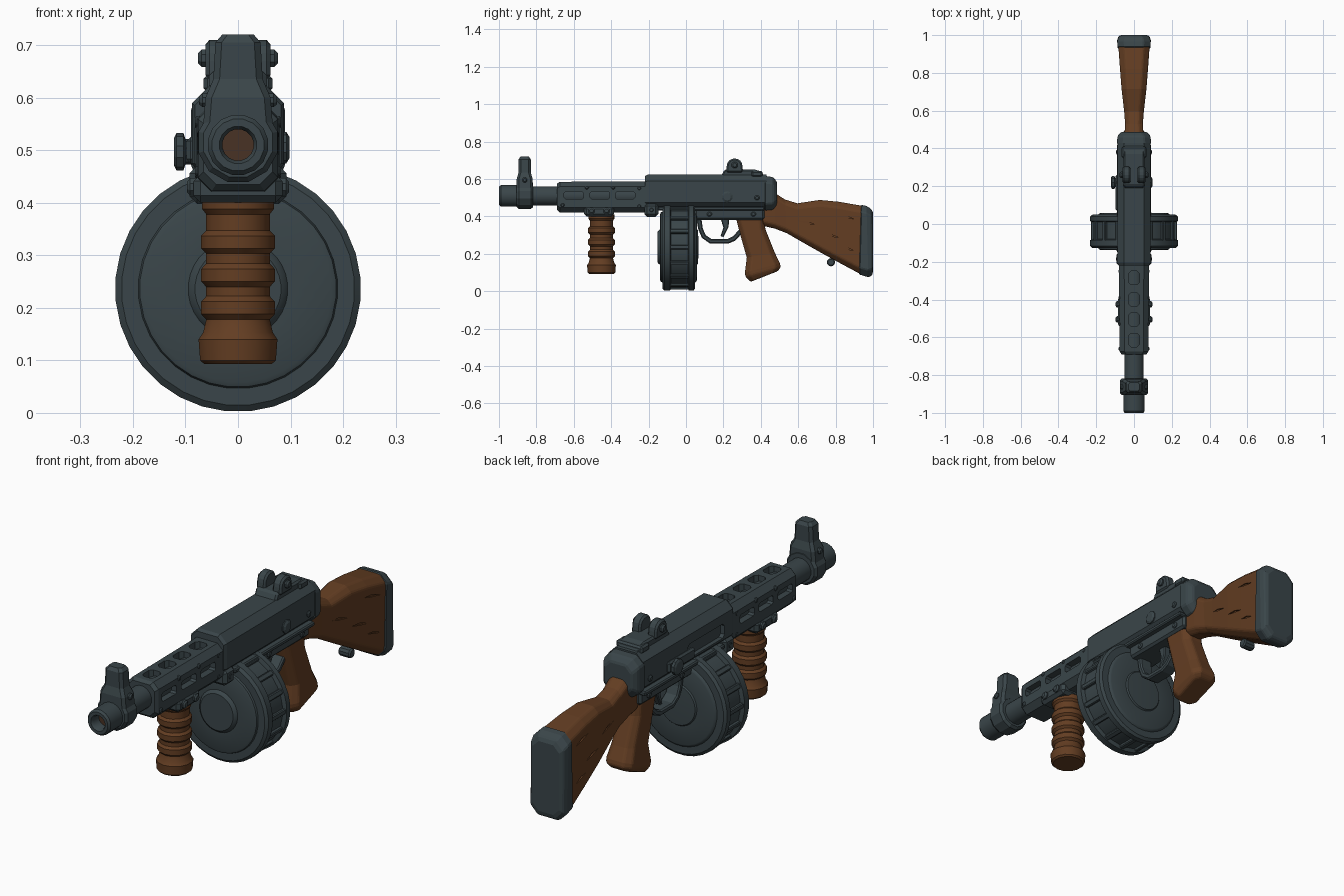
import bpy, bmesh, math
from mathutils import Vector


def mat(name, rgb):
    m = bpy.data.materials.new(name)
    m.diffuse_color = (*rgb, 1)
    return m


METAL = mat("gunmetal", (0.042, 0.060, 0.067))
WOOD = mat("brown wood", (0.125, 0.047, 0.016))
BORE = mat("dark bore", (0.065, 0.032, 0.018))


def finish(name, bm, m, bevel=0, segs=1, smooth=False):
    bmesh.ops.recalc_face_normals(bm, faces=bm.faces)
    me = bpy.data.meshes.new(name)
    bm.to_mesh(me)
    bm.free()
    me.materials.append(m)
    ob = bpy.data.objects.new(name, me)
    bpy.context.collection.objects.link(ob)
    if smooth:
        bpy.ops.object.select_all(action='DESELECT')
        ob.select_set(True)
        bpy.context.view_layer.objects.active = ob
        bpy.ops.object.shade_smooth_by_angle(angle=math.radians(35))
    if bevel:
        b = ob.modifiers.new("bevel", 'BEVEL')
        b.width, b.segments, b.limit_method = bevel, segs, 'ANGLE'
        b.angle_limit = math.radians(28)
    return ob


def loft(name, sections, m, bevel=0, segs=1, x=0):
    """Chamfered rings; each section is (low yz, high yz, half width, chamfer)."""
    bm = bmesh.new()
    rings = []
    for a, b, w, c in sections:
        a, b = Vector((x, *a)), Vector((x, *b))
        mid, up, h = (a + b) / 2, (b - a).normalized(), (b - a).length / 2
        pts = [(w, h - c), (w - c, h), (c - w, h), (-w, h - c),
               (-w, c - h), (c - w, -h), (w - c, -h), (w, c - h)]
        rings.append([bm.verts.new(mid + up * v + Vector((u, 0, 0))) for u, v in pts])
    for r, s in zip(rings, rings[1:]):
        for i in range(8):
            bm.faces.new((r[i], r[i - 1], s[i - 1], s[i]))
    bm.faces.new(rings[0])
    bm.faces.new(rings[-1])
    return finish(name, bm, m, bevel, segs)


def plate(name, profile, x0, x1, m=METAL, bevel=0.008):
    """Extrudes a yz outline from x0 to x1."""
    bm = bmesh.new()
    f = bm.faces.new([bm.verts.new((x0, y, z)) for y, z in profile])
    ext = bmesh.ops.extrude_face_region(bm, geom=[f])['geom']
    bmesh.ops.translate(bm, vec=(x1 - x0, 0, 0),
                        verts=[v for v in ext if isinstance(v, bmesh.types.BMVert)])
    return finish(name, bm, m, bevel)


def box(name, x, y, z, m=METAL, bevel=0.008):
    return plate(name, [(y[0], z[0]), (y[1], z[0]), (y[1], z[1]), (y[0], z[1])], *x, m, bevel)


def lathe(name, profile, axis, at, m=METAL, n=24, smooth=True):
    """Spins (distance along axis, radius) points around an axis through at."""
    bm = bmesh.new()
    rings = []
    for d, r in profile:
        ring = []
        for i in range(n):
            t = 2 * math.pi * (i + 0.5) / n
            u, v = r * math.cos(t), r * math.sin(t)
            p = {'x': (d, u, v), 'y': (u, d, v), 'z': (u, v, d)}[axis]
            ring.append(bm.verts.new(Vector(at) + Vector(p)))
        rings.append(ring)
    for r, s in zip(rings, rings[1:]):
        for i in range(n):
            bm.faces.new((r[i], r[i - 1], s[i - 1], s[i]))
    bm.faces.new(rings[0])
    bm.faces.new(rings[-1])
    return finish(name, bm, m, smooth=smooth)


def cut(target, cutter):
    cutter.hide_render = True
    cutter.display_type = 'WIRE'
    b = target.modifiers.new("cut", 'BOOLEAN')
    b.operation, b.object, b.solver = 'DIFFERENCE', cutter, 'EXACT'


def bolts(name, places, x, r=0.014, h=0.012):
    for y, z in places:
        for s in (-1, 1):
            lathe(name, [(s * (x - 0.02), r), (s * (x + h * 0.5), r), (s * (x + h), r * 0.6)],
                  'x', (0, y, z), n=8, smooth=False)


def slot(y, z, ly, lz):
    c = lz * 0.4
    return [(y - ly, z - lz + c), (y - ly + c, z - lz), (y + ly - c, z - lz), (y + ly, z - lz + c),
            (y + ly, z + lz - c), (y + ly - c, z + lz), (y - ly + c, z + lz), (y - ly, z + lz - c)]


# barrel with hollow muzzle
lathe("barrel", [(-0.93, 0.03), (-0.99, 0.03), (-1.0, 0.036), (-1.0, 0.05), (-0.99, 0.058),
                 (-0.89, 0.058), (-0.89, 0.052), (-0.2, 0.052)], 'y', (0, 0, 0.51), n=16)
lathe("bore", [(-0.95, 0.031), (-0.94, 0.031)], 'y', (0, 0, 0.51), BORE, 16)

# front sight collar and post
lathe("sight_collar", [(-0.905, 0.055), (-0.905, 0.068), (-0.893, 0.078), (-0.83, 0.078),
                       (-0.818, 0.068), (-0.818, 0.05)], 'y', (0, 0, 0.515), n=12, smooth=False)
loft("sight_post", [((-0.905, 0.55), (-0.82, 0.55), 0.066, 0.012),
                    ((-0.905, 0.6), (-0.82, 0.6), 0.062, 0.012),
                    ((-0.895, 0.635), (-0.83, 0.635), 0.047, 0.012),
                    ((-0.895, 0.705), (-0.83, 0.705), 0.043, 0.012),
                    ((-0.885, 0.72), (-0.84, 0.72), 0.03, 0.01)], METAL)
bolts("sight_pin", [(-0.862, 0.595)], 0.062)

# slotted handguard
guard = loft("handguard", [((-0.69, 0.435), (-0.69, 0.575), 0.066, 0.024),
                           ((-0.675, 0.422), (-0.675, 0.585), 0.076, 0.026),
                           ((-0.2, 0.42), (-0.2, 0.588), 0.08, 0.028)], METAL)
for y in (-0.6, -0.46, -0.325):
    cut(guard, plate("side_slot_cutter", slot(y, 0.513, 0.052, 0.02), -0.2, 0.2, bevel=0))
for y in (-0.615, -0.505, -0.4, -0.285):
    cut(guard, loft("top_slot_cutter", [((y - 0.036, 0.55), (y + 0.036, 0.55), 0.03, 0.014),
                                        ((y - 0.036, 0.65), (y + 0.036, 0.65), 0.03, 0.014)], METAL))
bolts("handguard_bolt", [(-0.66, 0.46), (-0.25, 0.455), (-0.25, 0.55), (-0.39, 0.555), (-0.53, 0.555)],
      0.074, 0.011, 0.008)

# ribbed foregrip and its mount
box("foregrip_mount", (-0.085, 0.085), (-0.545, -0.385), (0.4, 0.455), bevel=0.014)
bolts("mount_bolt", [(-0.505, 0.43), (-0.425, 0.43)], 0.085, 0.018, 0.012)
ribs = [(0.093, 0.066), (0.1, 0.074), (0.14, 0.077), (0.153, 0.068)]
for z in (0.2, 0.262, 0.325):
    ribs += [(z - 0.022, 0.062), (z - 0.012, 0.072), (z + 0.012, 0.072), (z + 0.022, 0.062)]
ribs += [(0.378, 0.062), (0.388, 0.07), (0.41, 0.07)]
lathe("foregrip", ribs, 'z', (0, -0.452, 0), WOOD, 14)

# receiver with raised front lip and left ejection slot
receiver = loft("receiver", [((-0.22, 0.445), (-0.22, 0.615), 0.082, 0.03),
                             ((-0.205, 0.44), (-0.205, 0.623), 0.088, 0.034),
                             ((0.43, 0.44), (0.43, 0.623), 0.086, 0.034)], METAL)
cut(receiver, plate("ejection_cutter", slot(-0.02, 0.515, 0.13, 0.032), -0.2, -0.068, bevel=0))
box("receiver_lip", (-0.092, 0.092), (-0.222, -0.148), (0.398, 0.47), bevel=0.014)
box("receiver_rail", (-0.091, 0.091), (-0.15, 0.42), (0.432, 0.452), bevel=0.005)
bolts("receiver_bolt", [(-0.185, 0.435), (0.38, 0.5)], 0.086, 0.014, 0.008)
loft("rear_cap", [((0.42, 0.432), (0.42, 0.617), 0.09, 0.034),
                  ((0.465, 0.435), (0.465, 0.61), 0.088, 0.034),
                  ((0.487, 0.455), (0.487, 0.585), 0.068, 0.03)], METAL, 0.006)
lathe("selector_knob", [(0.07, 0.03), (0.092, 0.03), (0.098, 0.02)], 'x', (0, 0.22, 0.505), n=10, smooth=False)

# charging handle on the left
box("handle_slide", (-0.098, -0.075), (0.07, 0.26), (0.475, 0.525))
lathe("charging_handle", [(-0.08, 0.024), (-0.1, 0.024), (-0.104, 0.036), (-0.117, 0.036), (-0.122, 0.026)],
      'x', (0, 0.22, 0.497), n=10, smooth=False)

# rear sight base, twin ears and pin
plate("rear_sight_base", [(0.185, 0.61), (0.42, 0.61), (0.405, 0.64), (0.37, 0.65), (0.205, 0.65)],
      -0.055, 0.055)
box("rear_sight_rear_block", (-0.066, 0.066), (0.35, 0.41), (0.61, 0.644))
ear = [(0.215, 0.635), (0.305, 0.635)] + [(0.26 + 0.042 * math.cos(math.pi * i / 8),
                                           0.67 + 0.04 * math.sin(math.pi * i / 8)) for i in range(9)]
for s in (-1, 1):
    plate("rear_sight_ear", ear, s * 0.018, s * 0.062)
bolts("rear_sight_pin", [(0.26, 0.675)], 0.062, 0.018, 0.014)

# drum magazine
half = [(-0.152, 0.05), (-0.152, 0.082), (-0.146, 0.09), (-0.138, 0.095), (-0.138, 0.178), (-0.134, 0.187),
        (-0.126, 0.19), (-0.126, 0.222), (-0.116, 0.234), (-0.085, 0.234), (-0.08, 0.216)]
rear = [(0.01, 0.216), (0.015, 0.234), (0.04, 0.234), (0.049, 0.222), (0.049, 0.19), (0.055, 0.185),
        (0.058, 0.178), (0.058, 0.095), (0.064, 0.09), (0.066, 0.05)]
lathe("drum", half + rear, 'y', (0, 0, 0.236), n=32)
for i in range(16):
    a = 2 * math.pi * i / 16
    rib = box("drum_rib", (-0.012, 0.012), (-0.09, 0.02), (0.2, 0.228), bevel=0.004)
    rib.rotation_euler.y = a
    rib.location.z = 0.236
box("magazine_neck", (-0.06, 0.06), (-0.1, 0.04), (0.4, 0.46))

# trigger frame, guard and trigger
box("trigger_frame", (-0.066, 0.066), (0.045, 0.42), (0.382, 0.445), bevel=0.01)
bolts("frame_bolt", [(0.125, 0.412), (0.36, 0.412)], 0.066, 0.014, 0.008)
loft("trigger_guard", [((0.055, 0.39), (0.082, 0.39), 0.032, 0.006), ((0.066, 0.33), (0.09, 0.335), 0.032, 0.006),
                       ((0.085, 0.285), (0.105, 0.3), 0.032, 0.006), ((0.13, 0.254), (0.137, 0.279), 0.032, 0.006),
                       ((0.225, 0.254), (0.22, 0.279), 0.032, 0.006), ((0.262, 0.27), (0.25, 0.293), 0.032, 0.006),
                       ((0.3, 0.31), (0.285, 0.33), 0.032, 0.006)], METAL)
loft("trigger", [((0.185, 0.39), (0.23, 0.39), 0.016, 0.005), ((0.2, 0.34), (0.228, 0.345), 0.016, 0.005),
                 ((0.185, 0.295), (0.2, 0.29), 0.014, 0.004)], METAL)

# pistol grip
loft("pistol_grip", [((0.265, 0.4), (0.415, 0.4), 0.055, 0.022), ((0.285, 0.32), (0.425, 0.33), 0.055, 0.024),
                     ((0.325, 0.18), (0.475, 0.205), 0.058, 0.026), ((0.315, 0.1), (0.502, 0.15), 0.066, 0.028),
                     ((0.318, 0.077), (0.507, 0.128), 0.066, 0.028), ((0.345, 0.05), (0.49, 0.107), 0.05, 0.022)],
     WOOD, 0.008, 2)

# shoulder stock with carved grain
stock = loft("stock", [((0.41, 0.35), (0.41, 0.545), 0.05, 0.022), ((0.475, 0.335), (0.475, 0.525), 0.05, 0.022),
                       ((0.54, 0.31), (0.53, 0.49), 0.047, 0.022), ((0.6, 0.275), (0.595, 0.47), 0.052, 0.024),
                       ((0.72, 0.207), (0.715, 0.488), 0.066, 0.028), ((0.82, 0.152), (0.82, 0.478), 0.074, 0.03),
                       ((0.945, 0.085), (0.945, 0.456), 0.083, 0.032)], WOOD, 0.008, 2)
for y, z, ly, w in ((0.64, 0.37, 0.05, 0.0575), (0.77, 0.3, 0.05, 0.069), (0.85, 0.4, 0.05, 0.0755),
                    (0.86, 0.23, 0.04, 0.0755)):
    for s in (-1, 1):
        grain = [(y - ly, z + 0.008), (y, z - 0.005), (y + ly, z - 0.014), (y, z + 0.005)]
        cut(stock, plate("grain_cutter", grain, s * (w - 0.006), s * 0.12, WOOD, 0))
loft("butt_plate", [((0.925, 0.09), (0.935, 0.462), 0.086, 0.036), ((0.975, 0.075), (0.965, 0.456), 0.089, 0.038),
                    ((0.995, 0.085), (0.99, 0.44), 0.082, 0.036), ((1.0, 0.105), (1.0, 0.42), 0.066, 0.03)],
     METAL, 0.005)
lathe("sling_swivel", [(-0.03, 0.016), (-0.024, 0.022), (0.024, 0.022), (0.03, 0.016)], 'x',
      (0, 0.775, 0.155), n=10, smooth=False)
